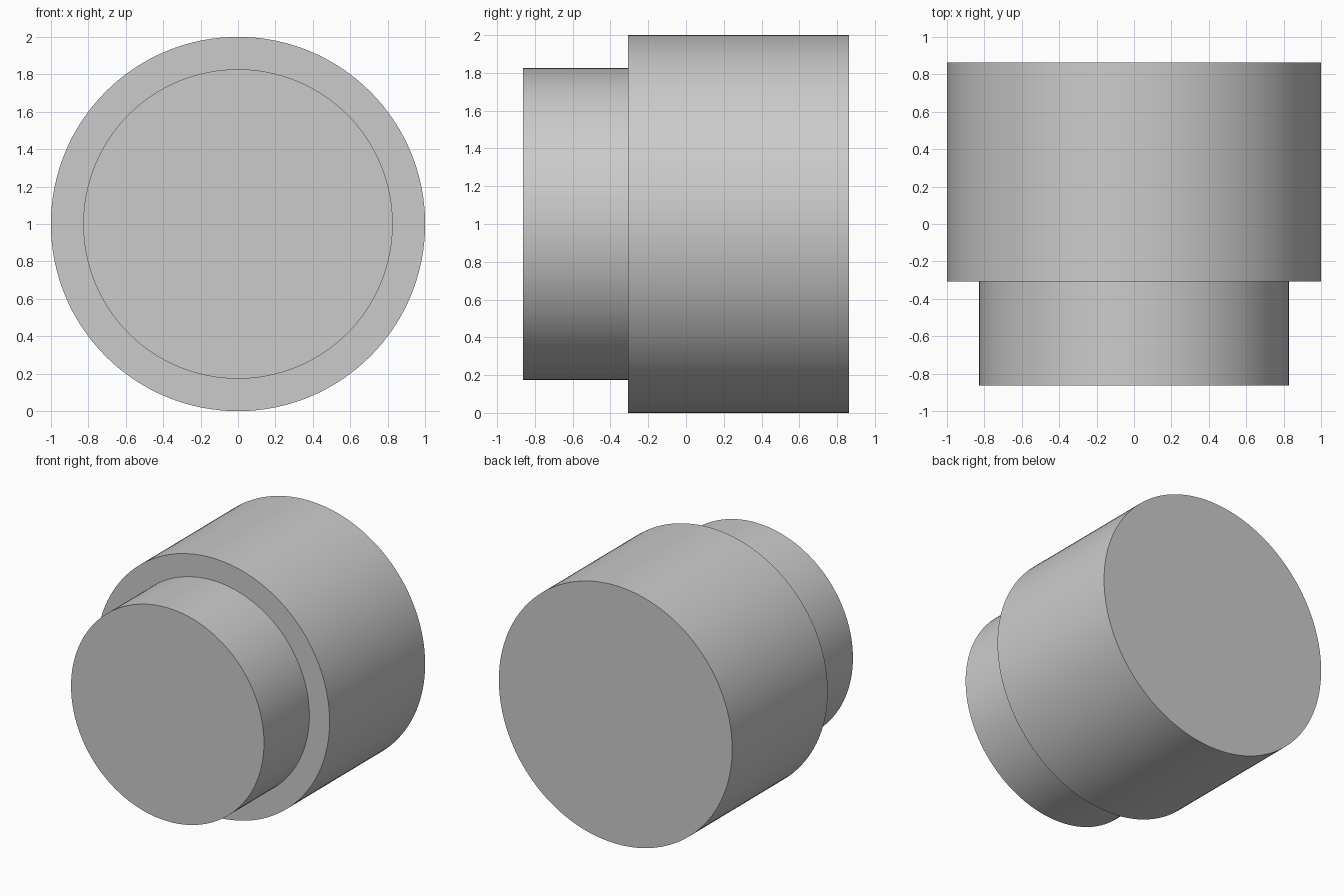
import bpy, bmesh, math

if "Cube" in bpy.data.objects:
    bpy.data.objects.remove(bpy.data.objects["Cube"])

SIDES = 128

# Stepped profile: (radius, y) from front to back
profile = [(0.827, -0.863), (0.827, -0.307), (1.0, -0.307), (1.0, 0.863)]

bm = bmesh.new()
rings = []
for r, y in profile:
    rings.append([bm.verts.new((r * math.cos(2 * math.pi * i / SIDES), y,
                                1 + r * math.sin(2 * math.pi * i / SIDES)))
                  for i in range(SIDES)])

# Walls and shoulder between rings
for a, b in zip(rings, rings[1:]):
    for i in range(SIDES):
        j = (i + 1) % SIDES
        bm.faces.new((a[i], a[j], b[j], b[i]))

# Flat end caps
bm.faces.new(rings[0])
bm.faces.new(rings[-1])
bmesh.ops.recalc_face_normals(bm, faces=bm.faces)

mesh = bpy.data.meshes.new("stepped_cylinder")
bm.to_mesh(mesh)
bm.free()
obj = bpy.data.objects.new("stepped_cylinder", mesh)
bpy.context.collection.objects.link(obj)

# Smooth walls, sharp rims
bpy.context.view_layer.objects.active = obj
obj.select_set(True)
bpy.ops.object.shade_smooth_by_angle(angle=math.radians(30))
